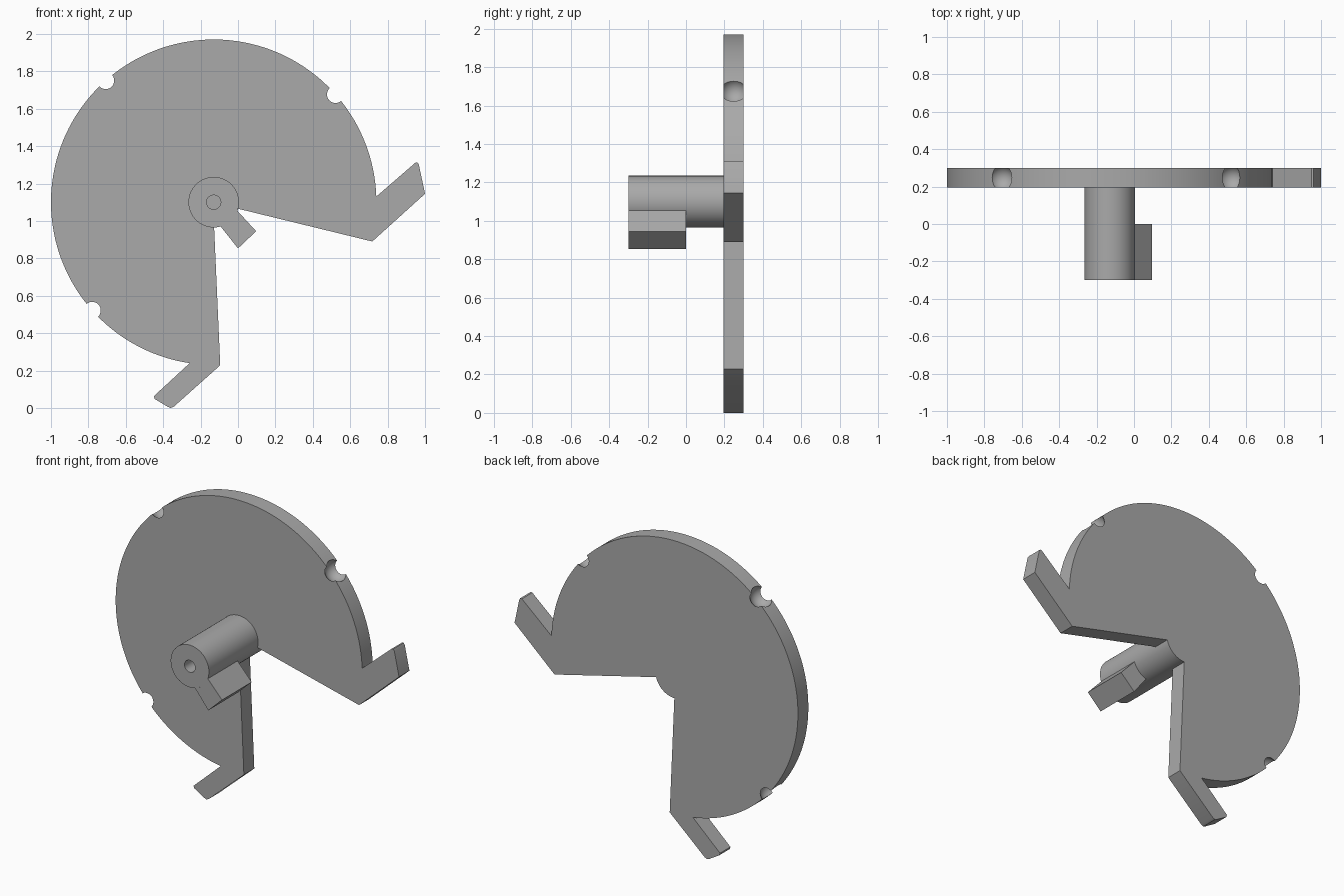
import bpy, bmesh
from math import radians, cos, sin, pi

if "Cube" in bpy.data.objects:
    bpy.data.objects.remove(bpy.data.objects["Cube"])

CX, CZ = -0.13, 1.10          # hub axis
R, HUB_R, BORE_R = 0.87, 0.135, 0.038
FRONT, DISC_FRONT, BACK = -0.30, 0.195, 0.30

grey = bpy.data.materials.new("grey")
grey.diffuse_color = (0.4, 0.4, 0.4, 1)
grey.use_nodes = True
grey.node_tree.nodes["Principled BSDF"].inputs["Base Color"].default_value = grey.diffuse_color


def arc(r, a0, a1, n):
    """Points on a circle round the hub axis, angles in degrees."""
    angles = [radians(a0 + (a1 - a0) * i / n) for i in range(n + 1)]
    return [(CX + r * cos(a), CZ + r * sin(a)) for a in angles]


def finish(name, bm):
    bmesh.ops.recalc_face_normals(bm, faces=bm.faces)
    mesh = bpy.data.meshes.new(name)
    bm.to_mesh(mesh)
    bm.free()
    mesh.materials.append(grey)
    ob = bpy.data.objects.new(name, mesh)
    bpy.context.collection.objects.link(ob)
    return ob


def activate(ob):
    bpy.ops.object.select_all(action='DESELECT')
    ob.select_set(True)
    bpy.context.view_layer.objects.active = ob


def smooth(ob):
    activate(ob)
    bpy.ops.object.shade_smooth_by_angle(angle=radians(30))


def prism(name, outline, y0, y1):
    """Extrude an x-z outline along y."""
    bm = bmesh.new()
    face = bm.faces.new([bm.verts.new((x, y0, z)) for x, z in outline])
    new = bmesh.ops.extrude_face_region(bm, geom=[face], use_keep_orig=True)["geom"]
    bmesh.ops.translate(bm, vec=(0, y1 - y0, 0),
                        verts=[v for v in new if isinstance(v, bmesh.types.BMVert)])
    return finish(name, bm)


# Disc sector with a hooked arm at each end of the rim
outline = arc(R, 2, 261.5, 110)
outline += [(-0.45, 0.063), (-0.445, 0.048), (-0.375, 0.006), (-0.36, 0.0),
            (-0.343, 0.007), (-0.095, 0.228)]
outline += arc(HUB_R, -89, -15, 16)
outline += [(0.718, 0.89), (1.0, 1.145), (0.967, 1.30), (0.96, 1.312), (0.948, 1.311)]
disc = prism("disc_with_arms", outline, DISC_FRONT, BACK)

# Ball notches in the rim
for angle in (41.5, 131.6, 221.7):
    (x, z), = arc(R, angle, angle, 1)[:1]
    bm = bmesh.new()
    bmesh.ops.create_uvsphere(bm, u_segments=32, v_segments=20, radius=0.07)
    bmesh.ops.translate(bm, vec=(x, (DISC_FRONT + BACK) / 2, z), verts=bm.verts)
    cutter = finish("notch_cutter", bm)
    cutter.hide_render = True
    mod = disc.modifiers.new("notch", 'BOOLEAN')
    mod.operation, mod.solver, mod.object = 'DIFFERENCE', 'EXACT', cutter
    activate(disc)
    bpy.ops.object.modifier_apply(modifier=mod.name)
    bpy.data.objects.remove(cutter)
smooth(disc)

# Hub: bored shaft turned round the axis
bm = bmesh.new()
profile = [(HUB_R, DISC_FRONT), (HUB_R, FRONT), (BORE_R, FRONT), (BORE_R, 0.0), (0, 0.0)]
verts = [bm.verts.new((CX + r, y, CZ)) for r, y in profile]
edges = [bm.edges.new(pair) for pair in zip(verts, verts[1:])]
bmesh.ops.spin(bm, geom=verts + edges, cent=(CX, 0, CZ), axis=(0, 1, 0),
               angle=2 * pi, steps=64)
bmesh.ops.remove_doubles(bm, verts=bm.verts, dist=1e-5)
smooth(finish("hub", bm))

# Lug on the front half of the hub
lug = [(0.0, 0.853), (0.097, 0.945)] + arc(HUB_R, -20, -74, 12)
prism("lug", lug, FRONT, 0.0)
